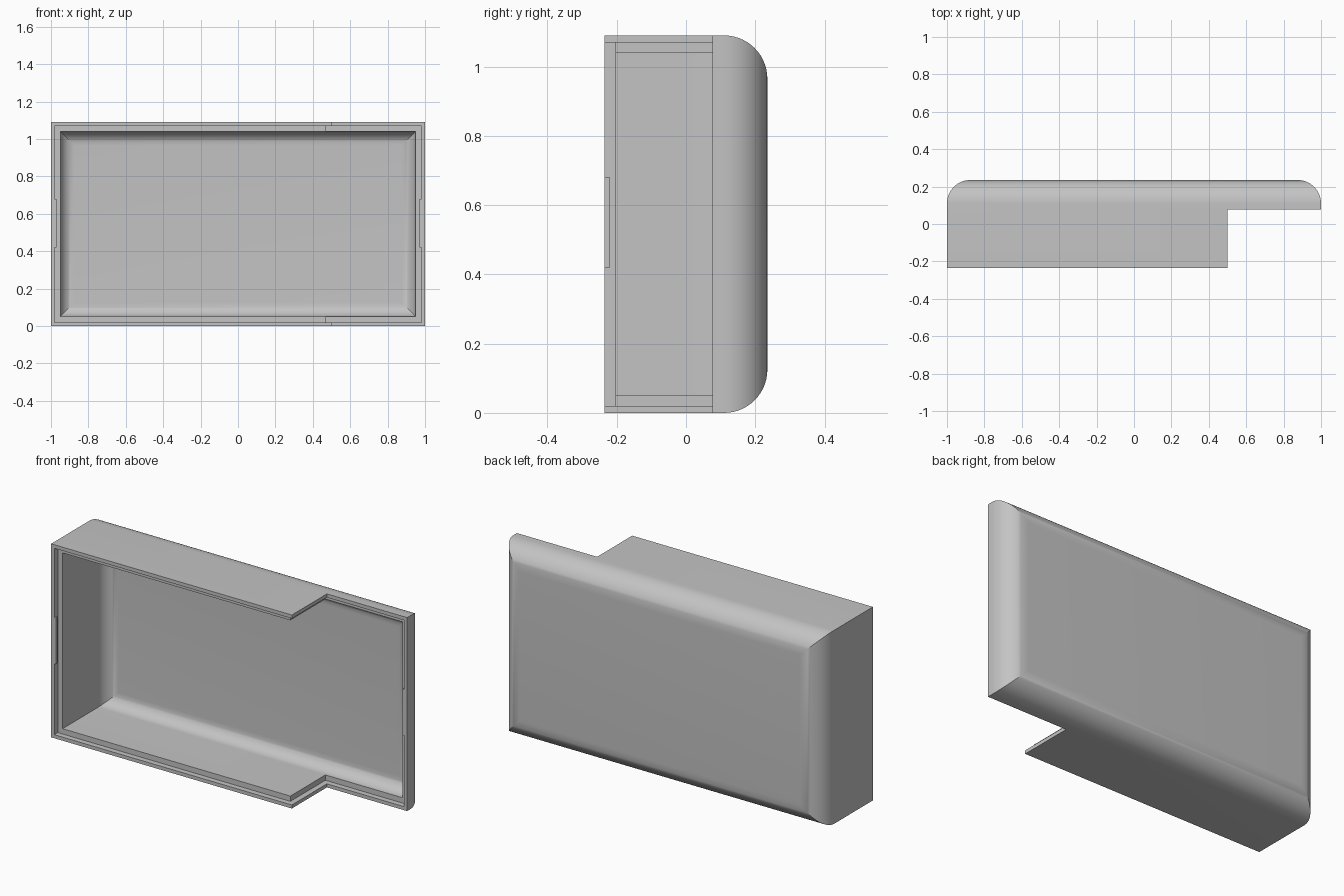
import bpy, bmesh, math

cube = bpy.data.objects.get("Cube")
if cube:
    bpy.data.objects.remove(cube)

H = 1.09            # height
FRONT, BACK = -0.235, 0.235
STEP_X, STEP_Y = 0.5, 0.077   # cut-away of the front right
LIP, WALL, RABBET = 0.02, 0.05, 0.031
R = 0.125           # rounding of the back edges

grey = bpy.data.materials.new("light_grey")
grey.use_nodes = True
colour = (0.55, 0.55, 0.55, 1)
grey.diffuse_color = colour
grey.node_tree.nodes["Principled BSDF"].inputs["Base Color"].default_value = colour


def make_object(name, bm):
    bmesh.ops.recalc_face_normals(bm, faces=bm.faces)
    mesh = bpy.data.meshes.new(name)
    bm.to_mesh(mesh)
    bm.free()
    mesh.materials.append(grey)
    ob = bpy.data.objects.new(name, mesh)
    bpy.context.collection.objects.link(ob)
    return ob


def prism(name, points, z0, z1):
    """Extrude an xy outline from z0 to z1."""
    bm = bmesh.new()
    face = bm.faces.new([bm.verts.new((x, y, z0)) for x, y in points])
    top = bmesh.ops.extrude_face_region(bm, geom=[face])["geom"]
    verts = [v for v in top if isinstance(v, bmesh.types.BMVert)]
    bmesh.ops.translate(bm, verts=verts, vec=(0, 0, z1 - z0))
    return make_object(name, bm)


def rounded_profile(inset, back, radius, steps=14):
    """(inset, y) pairs from the rim round to the back panel."""
    rings = [(inset, FRONT)]
    for i in range(steps + 1):
        a = math.pi / 2 * i / steps
        rings.append((inset + radius * (1 - math.cos(a)),
                      back - radius * (1 - math.sin(a))))
    return rings


# Housing shell: nested rectangles, inner panel to rim to outer back panel
profile = (rounded_profile(WALL, BACK - WALL, R - WALL)[::-1]
           + rounded_profile(0, BACK, R))
bm = bmesh.new()
rings = []
for inset, y in profile:
    x, z0, z1 = 1 - inset, inset, H - inset
    rings.append([bm.verts.new(p) for p in
                  ((-x, y, z0), (x, y, z0), (x, y, z1), (-x, y, z1))])
for a, b in zip(rings, rings[1:]):
    for i in range(4):
        j = (i + 1) % 4
        bm.faces.new((a[i], a[j], b[j], b[i]))
bm.faces.new(rings[0])
bm.faces.new(rings[-1])
housing = make_object("housing", bm)

# Cutters: the stepped front, and the rabbet that follows it inside the lip
step = prism("step_cutter", [(STEP_X, -0.5), (1.2, -0.5), (1.2, STEP_Y),
                             (STEP_X, STEP_Y)], -0.1, H + 0.1)
lx, ix = 1 - LIP, STEP_X - RABBET
fy, sy = FRONT + RABBET, STEP_Y + RABBET
rabbet = prism("rabbet_cutter", [(-lx, -0.5), (lx, -0.5), (lx, sy), (ix, sy),
                                 (ix, fy), (-lx, fy)], LIP, H - LIP)
bpy.context.view_layer.objects.active = housing
for cutter in (step, rabbet):
    cutter.hide_render = True
    mod = housing.modifiers.new(cutter.name, "BOOLEAN")
    mod.operation = "DIFFERENCE"
    mod.solver = "EXACT"
    mod.object = cutter
    bpy.ops.object.modifier_apply(modifier=mod.name)
    bpy.data.objects.remove(cutter)

bpy.ops.object.select_all(action="DESELECT")
housing.select_set(True)
bpy.ops.object.shade_smooth_by_angle(angle=math.radians(30))

# Small snap tabs on the inside of the end lips
for name, side, y in (("right_snap_tab", -1, FRONT), ("left_snap_tab", 1, STEP_Y)):
    outer, inner = side * (lx + 0.005), side * (lx - 0.009)
    prism(name, [(outer, y), (inner, y), (inner, y + 0.015),
                 (outer, y + 0.015)], 0.42, 0.68)
